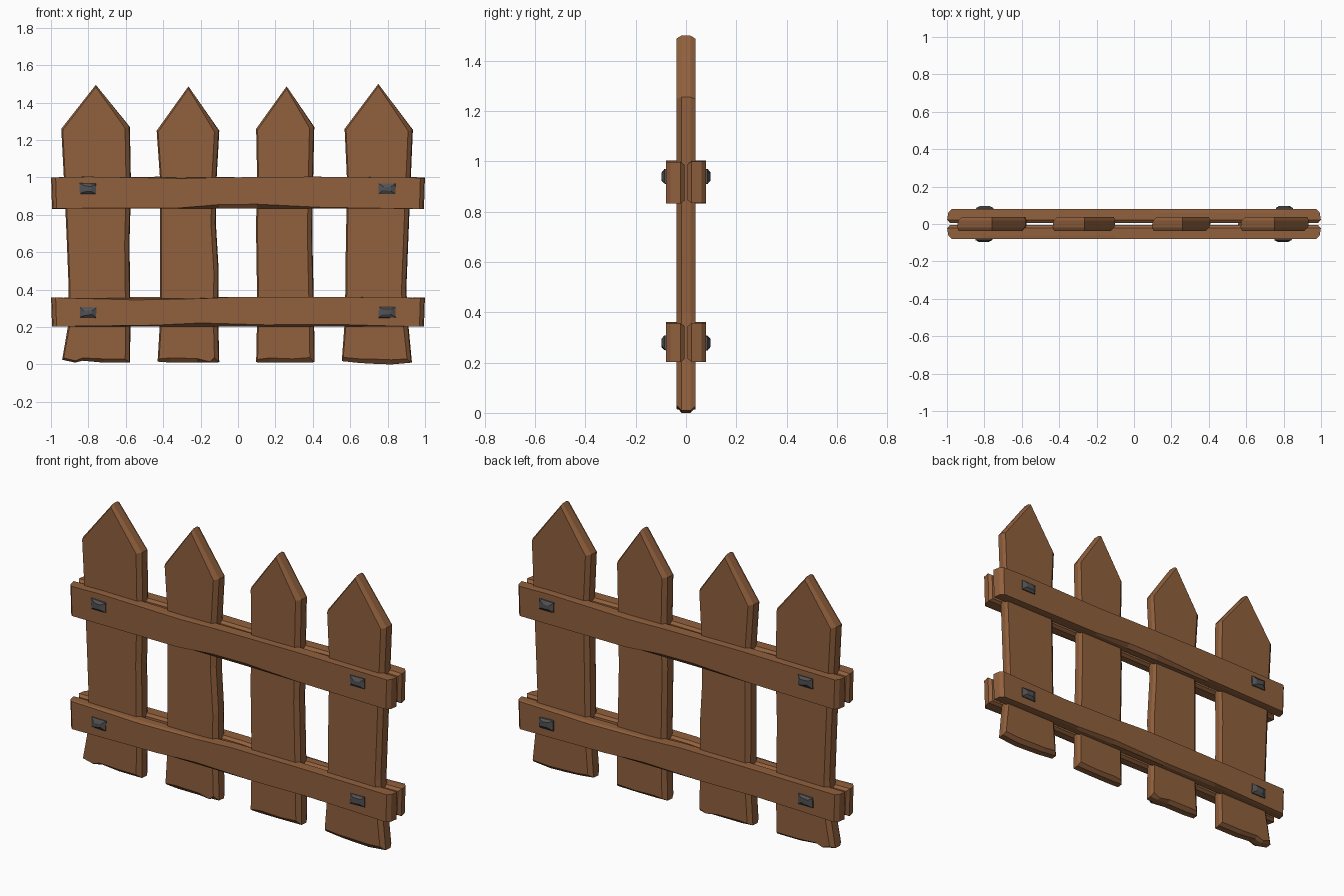
import bpy, bmesh, math, random
from mathutils import Matrix

if "Cube" in bpy.data.objects:
    bpy.data.objects.remove(bpy.data.objects["Cube"])

random.seed(4)


def material(name, rgb):
    m = bpy.data.materials.new(name)
    m.diffuse_color = (*rgb, 1)
    m.use_nodes = True
    m.node_tree.nodes["Principled BSDF"].inputs["Base Color"].default_value = m.diffuse_color
    return m


WOOD = material("brown wood", (0.285, 0.118, 0.047))
IRON = material("dark iron", (0.085, 0.085, 0.09))


def loft(name, rings, mat, turned=False):
    """Skin matching x-z outlines placed at successive y depths."""
    bm = bmesh.new()
    loops = [[bm.verts.new((x, y, z)) for x, z in pts] for y, pts in rings]
    n = len(loops[0])
    for a, b in zip(loops, loops[1:]):
        for i in range(n):
            j = (i + 1) % n
            bm.faces.new((a[i], a[j], b[j], b[i]))
    bm.faces.new(loops[0])
    bm.faces.new(loops[-1])
    if turned:
        bmesh.ops.rotate(bm, verts=bm.verts, cent=(0, 0, 0),
                         matrix=Matrix.Rotation(math.pi, 3, 'Z'))
    bmesh.ops.recalc_face_normals(bm, faces=bm.faces)
    me = bpy.data.meshes.new(name)
    bm.to_mesh(me)
    bm.free()
    me.materials.append(mat)
    ob = bpy.data.objects.new(name, me)
    bpy.context.collection.objects.link(ob)
    return ob


def picket(name, peak, left, right, bottom):
    """left/right: (x, z) going down; bottom: (x, z, chamfer) left to right."""
    def outline(il, ir, drop, lift):
        pts = [(peak[0], peak[1] - drop)]
        pts += [(x - ir, z - drop * 0.5) for x, z in right]
        for k, (x, z, c) in enumerate(reversed(bottom)):
            inset = -ir if k == 0 else il if k == len(bottom) - 1 else 0
            pts.append((x + inset, z + c * lift))
        pts += [(x + il, z - drop * 0.5) for x, z in reversed(left)]
        return pts
    loft(name, [(-0.038, outline(0.008, 0.026, 0.012, 1)),
                (-0.018, outline(0, 0.004, 0, 0)),
                (0.018, outline(0.004, 0, 0, 0)),
                (0.037, outline(0.026, 0.008, 0.012, 0.8))], WOOD)


# Four pointed pickets, each a little warped
picket("picket_1", (-0.76, 1.495),
       [(-0.945, 1.26), (-0.93, 0.98), (-0.917, 0.7), (-0.905, 0.4), (-0.91, 0.2)],
       [(-0.578, 1.27), (-0.572, 0.95), (-0.58, 0.65), (-0.575, 0.25)],
       [(-0.94, 0.025, 0.01), (-0.87, 0.01, 0.01), (-0.83, 0.02, 0.015),
        (-0.72, 0.01, 0.02), (-0.577, 0.01, 0.02)])
picket("picket_2", (-0.265, 1.487),
       [(-0.435, 1.25), (-0.416, 0.98), (-0.418, 0.6), (-0.416, 0.25)],
       [(-0.1, 1.25), (-0.114, 1.0), (-0.118, 0.75), (-0.103, 0.5), (-0.106, 0.25)],
       [(-0.43, 0.015, 0.015), (-0.36, 0.01, 0.025), (-0.22, 0.01, 0.022),
        (-0.15, 0.01, 0.005), (-0.1, 0.012, 0.025)])
picket("picket_3", (0.26, 1.487),
       [(0.097, 1.26), (0.103, 0.95), (0.096, 0.75), (0.103, 0.3)],
       [(0.408, 1.27), (0.402, 1.0), (0.397, 0.7), (0.406, 0.3)],
       [(0.097, 0.012, 0.015), (0.17, 0.01, 0.025), (0.29, 0.01, 0.02),
        (0.41, 0.012, 0.025)])
picket("picket_4", (0.75, 1.5),
       [(0.57, 1.26), (0.583, 0.98), (0.576, 0.6), (0.572, 0.25)],
       [(0.935, 1.255), (0.922, 0.95), (0.912, 0.7), (0.9, 0.4), (0.912, 0.2)],
       [(0.555, 0.018, 0.02), (0.65, 0.008, 0.022), (0.72, 0.004, 0.025),
        (0.82, 0.0, 0.025), (0.93, 0.01, 0.02)])


def rail(name, top, bottom, zlo, zhi, turned):
    """top/bottom: outer-face edge points left to right; zlo/zhi: inner extents."""
    outer = top + bottom[::-1]

    def full(dx):
        pts = [(x * (1 + dx), max(z, zhi - 0.012)) for x, z in top]
        return pts + [(x * (1 + dx), min(z, zlo + 0.004)) for x, z in bottom[::-1]]
    inner = [(x * 0.995, z + (-0.012 if z > (zlo + zhi) / 2 else 0.012))
             for x, z in full(0.015)]
    loft(name, [(-0.08, outer), (-0.062, full(0.018)), (-0.022, full(0.025)),
                (-0.006, inner)], WOOD, turned)


# Two pairs of long rails, the back pair turned round
upper_top = [(-0.975, 1.0), (-0.8, 1.004), (-0.3, 0.995), (-0.1, 1.0), (0.4, 1.004), (0.975, 0.998)]
upper_low = [(-0.97, 0.835), (-0.32, 0.836), (-0.1, 0.855), (0.1, 0.857), (0.45, 0.84), (0.97, 0.832)]
lower_top = [(-0.975, 0.357), (-0.55, 0.345), (-0.2, 0.352), (0.0, 0.362), (0.4, 0.362), (0.975, 0.356)]
lower_low = [(-0.97, 0.203), (-0.45, 0.21), (-0.2, 0.222), (0.15, 0.212), (0.5, 0.215), (0.97, 0.202)]
for side, turned in (("front", False), ("back", True)):
    rail(side + "_upper_rail", upper_top, upper_low, 0.83, 1.01, turned)
    rail(side + "_lower_rail", lower_top, lower_low, 0.2, 0.366, turned)
    # Faceted bolt heads near the rail ends
    for x in (-0.803, 0.797):
        for z, level in ((0.94, "upper"), (0.278, "lower")):
            def head(sx, sz, j):
                return [(x + a * sx + random.uniform(-j, j), z + b * sz + random.uniform(-j, j))
                        for a, b in ((-1, -1), (1, -1), (1, 1), (-1, 1))]
            hand = "left" if x < 0 else "right"
            loft(f"{side}_{level}_{hand}_bolt",
                 [(-0.097, head(0.022, 0.012, 0.006)), (-0.086, head(0.044, 0.027, 0.003)),
                  (-0.07, head(0.044, 0.029, 0.002))], IRON, turned)
